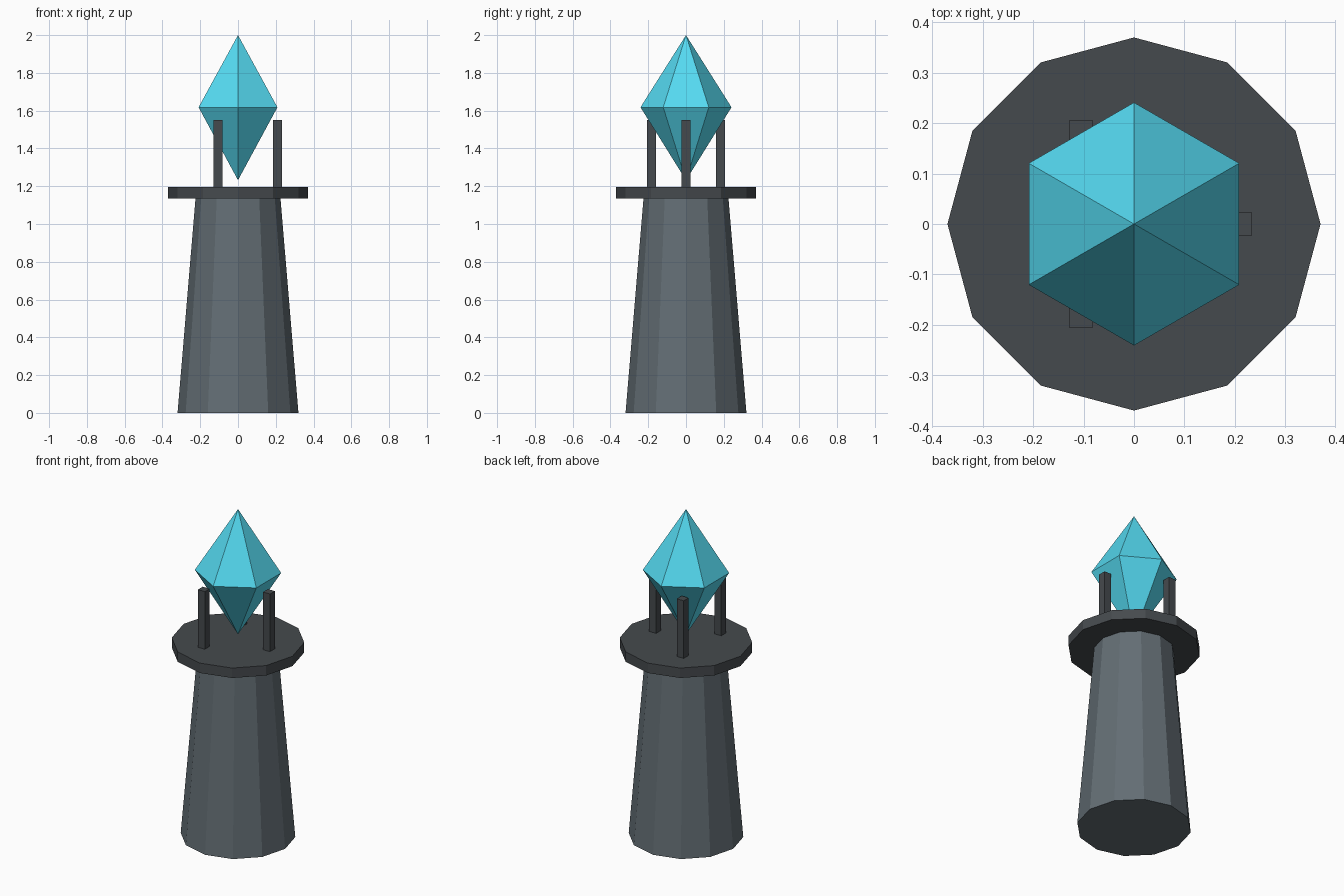
import bpy
from math import cos, sin, pi, radians

if "Cube" in bpy.data.objects:
    bpy.data.objects.remove(bpy.data.objects["Cube"])


def material(name, color):
    m = bpy.data.materials.new(name)
    m.diffuse_color = color
    m.use_nodes = True
    m.node_tree.nodes["Principled BSDF"].inputs["Base Color"].default_value = m.diffuse_color
    return m


stone = material("stone", (0.125, 0.155, 0.175, 1))
iron = material("dark_iron", (0.06, 0.068, 0.075, 1))
glow = material("cyan_crystal", (0.09, 0.70, 0.88, 1))


def add_mesh(name, verts, faces, mat):
    me = bpy.data.meshes.new(name)
    me.from_pydata(verts, [], faces)
    me.materials.append(mat)
    ob = bpy.data.objects.new(name, me)
    bpy.context.collection.objects.link(ob)
    return ob


def ring(n, r, z, start=0.0):
    return [(r * cos(start + 2 * pi * i / n), r * sin(start + 2 * pi * i / n), z)
            for i in range(n)]


def frustum(name, n, r0, r1, z0, z1, mat):
    faces = [(i, (i + 1) % n, n + (i + 1) % n, n + i) for i in range(n)]
    faces += [tuple(reversed(range(n))), tuple(range(n, 2 * n))]
    return add_mesh(name, ring(n, r0, z0) + ring(n, r1, z1), faces, mat)


# Tapered pillar and the plate on top
frustum("pillar", 12, 0.32, 0.225, 0.0, 1.135, stone)
frustum("top_plate", 12, 0.37, 0.37, 1.135, 1.196, iron)

# Three axis-aligned prongs around the crystal
for k in range(3):
    a = radians(120 * k)
    z0, z1 = 1.19, 1.55
    bpy.ops.mesh.primitive_cube_add(
        size=1, location=(0.21 * cos(a), 0.21 * sin(a), (z0 + z1) / 2))
    prong = bpy.context.object
    prong.name = f"prong_{k + 1}"
    prong.scale = (0.047, 0.047, z1 - z0)
    prong.data.materials.append(iron)

# Six-sided double-pointed crystal
n = 6
verts = ring(n, 0.241, 1.618, pi / 2) + [(0, 0, 2.0), (0, 0, 1.232)]
faces = [(i, (i + 1) % n, n) for i in range(n)]
faces += [((i + 1) % n, i, n + 1) for i in range(n)]
add_mesh("crystal", verts, faces, glow)
